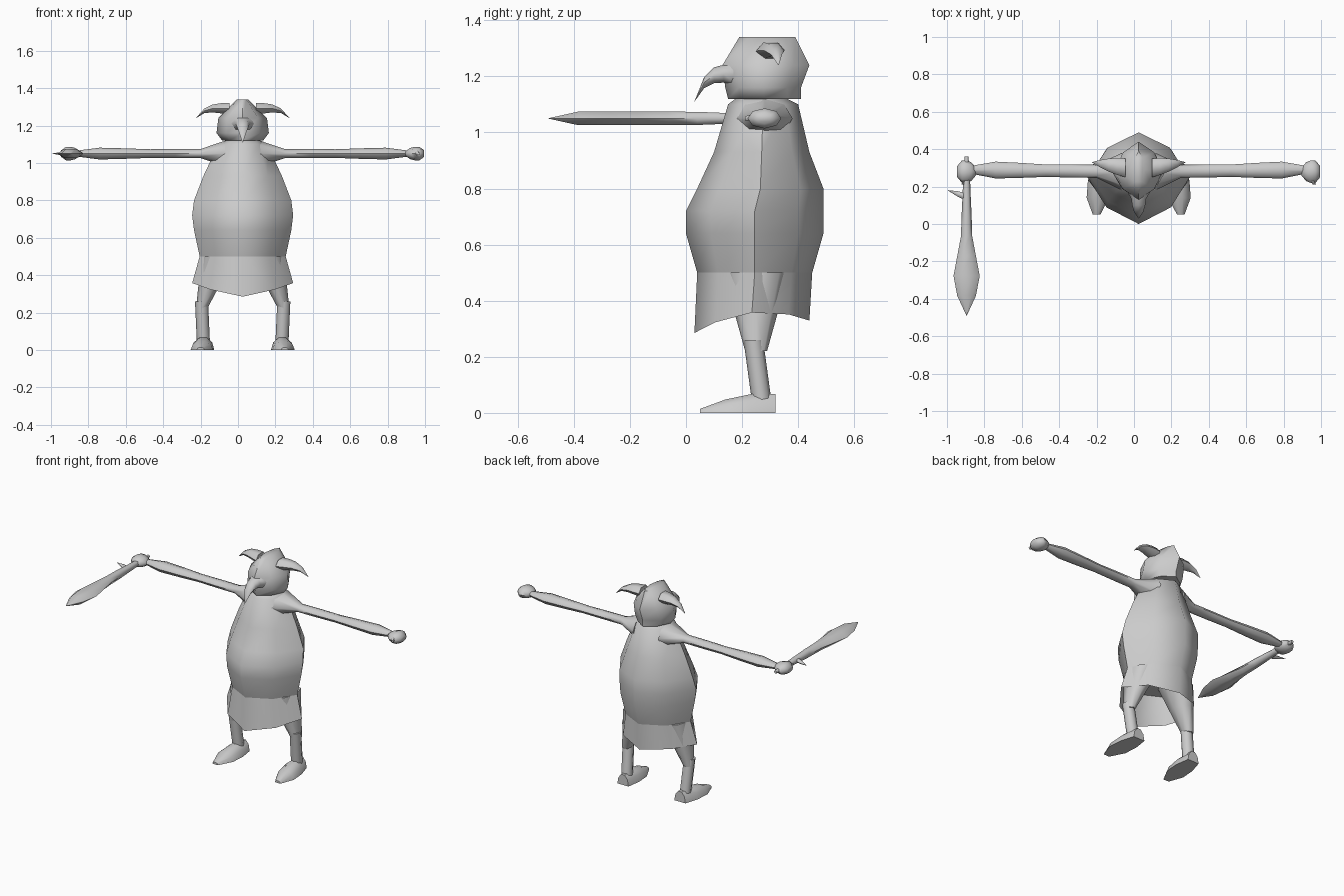
import bpy, bmesh
from math import sin, cos, pi, radians, copysign
from mathutils import Vector

if "Cube" in bpy.data.objects:
    bpy.data.objects.remove(bpy.data.objects["Cube"], do_unlink=True)

# The one colour
grey = (0.6, 0.6, 0.6, 1)
clay = bpy.data.materials.new("clay_grey")
clay.diffuse_color = grey
clay.use_nodes = True
clay.node_tree.nodes["Principled BSDF"].inputs["Base Color"].default_value = grey


def loft(name, rings, paired=False, capped=True, crease=60):
    """Skin equally long point rings; paired parts are mirrored about the body's middle."""
    bm = bmesh.new()
    rows = [[bm.verts.new(point) for point in ring] for ring in rings]
    for lower, upper in zip(rows, rows[1:]):
        for i in range(len(lower)):
            bm.faces.new((lower[i - 1], lower[i], upper[i], upper[i - 1]))
    if capped:
        bm.faces.new(rows[0])
        bm.faces.new(rows[-1])
    bmesh.ops.recalc_face_normals(bm, faces=bm.faces)
    mesh = bpy.data.meshes.new(name)
    bm.to_mesh(mesh)
    bm.free()
    mesh.materials.append(clay)

    part = bpy.data.objects.new(name, mesh)
    part.location.x = 0.025
    bpy.context.collection.objects.link(part)
    bpy.ops.object.select_all(action="DESELECT")
    part.select_set(True)
    bpy.context.view_layer.objects.active = part
    bpy.ops.object.shade_smooth_by_angle(angle=radians(crease))
    if paired:
        mirror = part.modifiers.new("other_side", "MIRROR")
        mirror.use_mirror_merge = False
    return part


def limb(name, axes, start, end, radii, flat=1, limit=1, drop=0, sides=8, paired=True):
    """Tube with evenly spaced radii between two points; the far end may droop."""
    start, end = Vector(start), Vector(end)
    first, second = ("xyz".index(axis) for axis in axes)
    rings = []
    for step, radius in enumerate(radii):
        along = step / (len(radii) - 1)
        centre = start.lerp(end, along)
        centre.z -= drop * along ** 4
        ring = []
        for k in range(sides):
            turn = 2 * pi * k / sides
            point = centre.copy()
            point[first] += radius * cos(turn)
            point[second] += min(radius * flat, limit) * sin(turn)
            ring.append(point)
        rings.append(ring)
    return loft(name, rings, paired)


def sharpen(value):
    return copysign(abs(value) ** 1.3, value)


def keel(height, width, front, back):
    """Eight-sided section with ridges at the front, back and sides."""
    middle, depth = (front + back) / 2, (back - front) / 2
    return [Vector((width * sharpen(sin(k * pi / 4)),
                    middle - depth * sharpen(cos(k * pi / 4)), height))
            for k in range(8)]


# Pot-bellied torso
loft("torso", [
    keel(0.5, 0.23, 0.04, 0.45),
    keel(0.64, 0.26, 0, 0.49),
    keel(0.72, 0.27, 0, 0.49),
    keel(0.8, 0.26, 0.04, 0.49),
    keel(0.93, 0.21, 0.1, 0.44),
    keel(1.1, 0.13, 0.15, 0.4),
    keel(1.13, 0.07, 0.19, 0.34),
])

# Open skirt, its hem dipping at the front and back
waist = keel(0.5, 0.23, 0.04, 0.45)
hem = keel(0.36, 0.27, 0.03, 0.44)
for point in hem:
    point.z -= 1.2 * (point.y - 0.28) ** 2
loft("skirt", [waist, hem], capped=False)

# Head with a hooked beak and drooping ears
loft("head", [
    keel(1.12, 0.11, 0.15, 0.41),
    keel(1.16, 0.14, 0.14, 0.41),
    keel(1.24, 0.13, 0.13, 0.44),
    keel(1.34, 0.03, 0.19, 0.39),
])
limb("beak", "xz", (0, 0.17, 1.21), (0, 0.03, 1.21),
     (0.06, 0.04, 0.035, 0.025, 0.001), flat=0.8, drop=0.1, paired=False)
limb("ears", "yz", (0.07, 0.3, 1.29), (0.25, 0.33, 1.3),
     (0.05, 0.045, 0.035, 0.02, 0.001), flat=0.7, drop=0.06, sides=6)

# Outstretched arms, flared at the shoulder, ending in fists
limb("arms", "yz", (0.09, 0.28, 1.05), (0.9, 0.29, 1.05),
     (0.1, 0.035, 0.035, 0.033, 0.04, 0.045, 0.02), flat=0.7)
limb("fists", "yz", (0.87, 0.28, 1.05), (0.97, 0.28, 1.05),
     (0.02, 0.05, 0.06, 0.06, 0.03), flat=0.6)
limb("thumbs", "xz", (0.9, 0.29, 1.06), (0.94, 0.21, 1.05),
     (0.016, 0.017, 0.008), sides=6)

# Legs
limb("thighs", "xy", (0.13, 0.25, 0.5), (0.22, 0.25, 0.22),
     (0.09, 0.06, 0.03), flat=1.3)
limb("shins", "xy", (0.22, 0.24, 0.26), (0.21, 0.27, 0.04), (0.035, 0.035))

# Flat-soled feet, an arch swept from toe to heel with the toes turned out
toe, heel = Vector((0.225, 0.05, 0)), Vector((0.205, 0.32, 0))
widths = (0.02, 0.06, 0.06, 0.04)
heights = (0.015, 0.05, 0.07, 0.07)
feet = []
for step, (width, height) in enumerate(zip(widths, heights)):
    centre = toe.lerp(heel, step / 3)
    feet.append([centre + Vector((width * cos(k * pi / 5), 0, height * sin(k * pi / 5)))
                 for k in range(6)])
loft("feet", feet, paired=True, crease=45)

# Broad-bladed sword in the right hand, with a barb at the guard
limb("sword", "xz", (-0.92, 0.36, 1.05), (-0.92, -0.49, 1.05),
     (0.01, 0.018, 0.022, 0.027, 0.03, 0.05, 0.07, 0.05, 0.001),
     limit=0.028, sides=6, paired=False)
limb("sword_barb", "yz", (-0.91, 0.14, 1.05), (-1.02, 0.18, 1.05),
     (0.02, 0.015, 0.001), flat=0.7, sides=6, paired=False)
